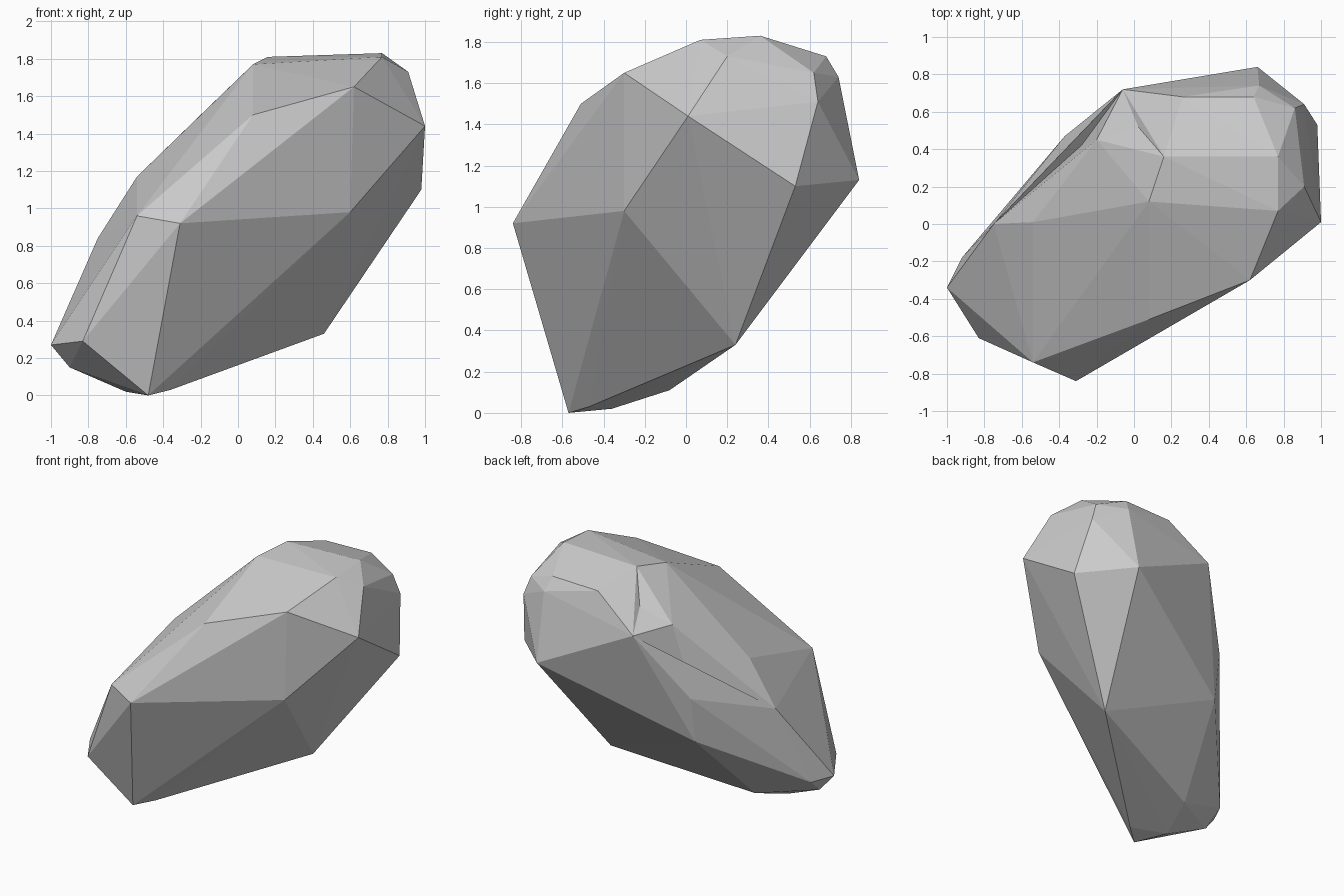
import bpy, bmesh
from mathutils import Vector

if "Cube" in bpy.data.objects:
    bpy.data.objects.remove(bpy.data.objects["Cube"])

# Corner points of the boulder, grouped by region
foot = [(-.48, -.57, 0), (-.60, -.36, .02), (-.36, -.47, .03), (-.52, -.08, .11), (-.90, -.31, .15),
        (-1, -.34, .27), (-.83, -.61, .29), (-.92, -.18, .26), (.46, .24, .33)]
sides = [(-.31, -.84, .92), (-.54, -.74, .96), (.60, -.30, .98), (.98, .53, 1.10),
         (1, .01, 1.44), (.66, .84, 1.13), (-.75, 0, .84), (-.37, .47, .99),
         (-.37, .42, .65), (-.54, .01, 1.17), (-.06, .72, 1.48)]
crown = [(.08, -.51, 1.50), (.62, -.30, 1.65), (.77, .07, 1.81), (.77, .36, 1.83),
         (.91, .20, 1.73), (.91, .64, 1.51), (.86, .62, 1.65), (.67, .74, 1.63),
         (.64, .68, 1.73), (.26, .68, 1.72), (.08, .12, 1.77), (.16, .36, 1.81),
         (-.20, .45, 1.50), (-.10, .53, 1.52)]
# Chipped hollows on the back
dents = [(-.20, .48, 1.22), (.05, .53, 1.60)]

# Faceted boulder from the hull of the corners
bm = bmesh.new()
for p in foot + sides + crown:
    bm.verts.new(p)
hull = bmesh.ops.convex_hull(bm, input=bm.verts)
loose = [v for v in bm.verts if not v.link_faces]
bmesh.ops.delete(bm, geom=loose, context='VERTS')

# Push the facet nearest each hollow inward
for d in map(Vector, dents):
    bm.faces.ensure_lookup_table()
    face = min(bm.faces, key=lambda f: (f.calc_center_median() - d).length)
    poked = bmesh.ops.poke(bm, faces=[face])
    centre = poked["verts"][0]
    centre.co = centre.co.lerp(d, 0.6)

bmesh.ops.recalc_face_normals(bm, faces=bm.faces)
mesh = bpy.data.meshes.new("boulder")
bm.to_mesh(mesh)
bm.free()
boulder = bpy.data.objects.new("boulder", mesh)
bpy.context.collection.objects.link(boulder)
